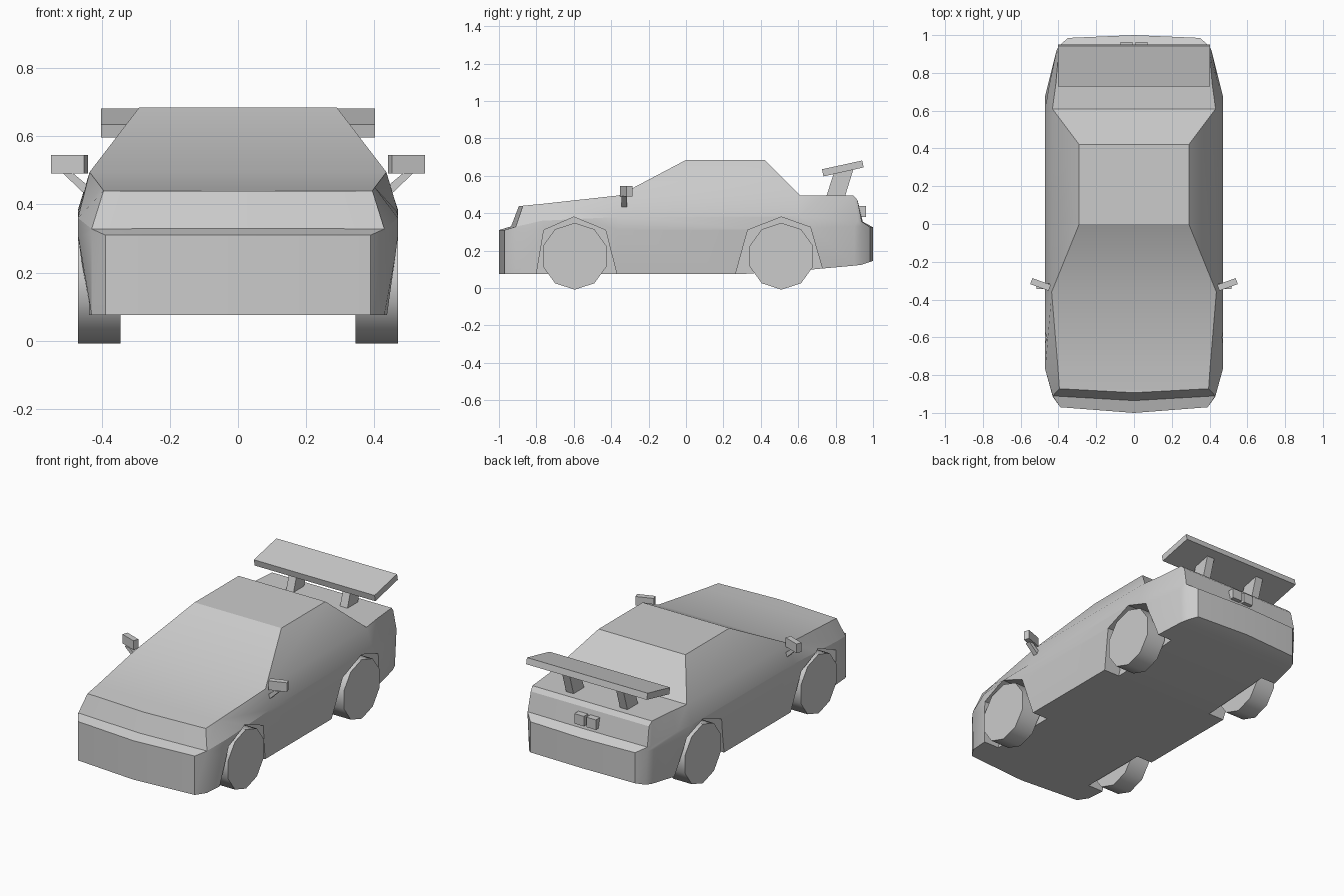
import bpy, bmesh, math
from mathutils import Matrix

if "Cube" in bpy.data.objects:
    bpy.data.objects.remove(bpy.data.objects["Cube"])


def make(name, bm, angle=None):
    bmesh.ops.recalc_face_normals(bm, faces=bm.faces)
    me = bpy.data.meshes.new(name)
    bm.to_mesh(me)
    bm.free()
    ob = bpy.data.objects.new(name, me)
    bpy.context.collection.objects.link(ob)
    if angle:
        smooth(ob, angle)
    return ob


def smooth(ob, angle):
    bpy.ops.object.select_all(action='DESELECT')
    ob.select_set(True)
    bpy.context.view_layer.objects.active = ob
    bpy.ops.object.shade_smooth_by_angle(angle=math.radians(angle))


def prism(name, points, a, b, axis='x'):
    """Extrude a profile from a to b: (y, z) profile along x, or (x, z) along y."""
    bm = bmesh.new()
    place = (lambda p, t: (t, p[0], p[1])) if axis == 'x' else (lambda p, t: (p[0], t, p[1]))
    lo, hi = ([bm.verts.new(place(p, t)) for p in points] for t in (a, b))
    bm.faces.new(lo)
    bm.faces.new(hi)
    n = len(points)
    for i in range(n):
        j = (i + 1) % n
        bm.faces.new((lo[i], lo[j], hi[j], hi[i]))
    return make(name, bm)


# Body: stacked half outlines, front centre round to rear centre
floor = [(0, -1, .075), (.39, -.97, .075), (.43, -.91, .075), (.44, -.77, .075), (.44, .3, .075),
         (.44, .68, .1), (.405, .9, .12), (.39, .94, .125), (.35, .985, .14), (0, 1, .145)]
belt = [(0, -1, .31), (.39, -.97, .31), (.43, -.915, .315), (.47, -.77, .31), (.47, -.36, .31),
        (.47, .68, .32), (.415, .9, .33), (.40, .94, .33), (.35, .985, .325), (0, 1, .325)]
shoulder = [(0, -.935, .33), (.43, -.91, .328), (.43, -.91, .328), (.47, -.77, .36), (.47, -.36, .38),
            (.47, .61, .385), (.45, .73, .38), (.41, .92, .36), (.40, .94, .355), (0, .945, .355)]
deck = [(0, -.893, .44), (.395, -.872, .44), (.395, -.872, .44), (.402, -.77, .45), (.436, -.36, .495),
        (.432, .61, .495), (.415, .73, .495), (.40, .895, .495), (.395, .917, .47), (0, .917, .47)]
bm = bmesh.new()
rings = []
for half in (floor, belt, shoulder, deck):
    full = half + [(-x, y, z) for x, y, z in half[-2:0:-1]]
    rings.append([bm.verts.new(p) for p in full])
n = len(rings[0])
for lo, hi in zip(rings, rings[1:]):
    for i in range(n):
        j = (i + 1) % n
        bm.faces.new((lo[i], lo[j], hi[j], hi[i]))
last = len(deck) - 1
for ring, skip in ((rings[0], None), (rings[-1], 4)):
    bm.faces.new((ring[0], ring[1], ring[-1]))
    bm.faces.new((ring[last], ring[last - 1], ring[last + 1]))
    for i in range(1, last - 1):
        if i != skip:
            bm.faces.new((ring[i], ring[i + 1], ring[n - i - 1], ring[n - i]))
# Cabin rising from the deck
base = [rings[-1][i] for i in (4, 5, n - 5, n - 4)]
roof = [bm.verts.new(p) for p in ((.29, 0, .685), (.29, .42, .685), (-.29, .42, .685), (-.29, 0, .685))]
bm.faces.new(roof)
for i in range(4):
    j = (i + 1) % 4
    bm.faces.new((base[i], base[j], roof[j], roof[i]))
bmesh.ops.remove_doubles(bm, verts=bm.verts, dist=.0005)
body = make("car_body", bm)

# Wheel arch cut-outs
arches = ([(-.81, .0), (-.80, .075), (-.76, .31), (-.60, .38), (-.43, .31), (-.37, .075), (-.36, 0)],
          [(.25, 0), (.265, .075), (.33, .31), (.51, .38), (.665, .325), (.73, .10), (.75, 0)])
for arch in arches:
    for s in (1, -1):
        cutter = prism("arch_cutter", arch, s * .335, s * .6)
        cutter.hide_render = True
        mod = body.modifiers.new("arch", 'BOOLEAN')
        mod.operation, mod.solver, mod.object = 'DIFFERENCE', 'EXACT', cutter
        bpy.context.view_layer.objects.active = body
        bpy.ops.object.modifier_apply(modifier=mod.name)
        bpy.data.objects.remove(cutter)
smooth(body, 25)

for s, side in ((1, "left"), (-1, "right")):
    # Ten-sided wheels
    for y, end in ((-.595, "front"), (.51, "rear")):
        bm = bmesh.new()
        turn = Matrix.Translation((s * .4075, y, .17)) @ Matrix.Rotation(math.pi / 2, 4, 'Y')
        spin = Matrix.Rotation(math.pi / 2, 4, 'Z')
        bmesh.ops.create_cone(bm, cap_ends=True, segments=10, radius1=.1785, radius2=.1785,
                              depth=.125, matrix=turn @ spin)
        make(f"{end}_{side}_wheel", bm, 40)
    # Door mirrors on angled arms
    bm = bmesh.new()
    bmesh.ops.create_cube(bm, size=1, matrix=Matrix.Translation((s * .495, -.32, .518))
                          @ Matrix.Rotation(s * math.radians(-20 + 40 * (s != 0)), 4, 'Z')
                          @ Matrix.Diagonal((.104, .034, .055, 1)))
    make(f"{side}_mirror", bm)
    prism(f"{side}_mirror_arm", [(s * .485, .492), (s * .515, .492), (s * .45, .43), (s * .435, .45)],
          -.345, -.315, 'y')
    # Spoiler struts
    prism(f"{side}_spoiler_strut", [(.75, .49), (.85, .49), (.895, .635), (.79, .613)],
          s * .155, s * .205)
    # Rear lamp boxes
    prism(f"{side}_rear_box", [(.91, .38), (.963, .38), (.963, .44), (.91, .44)], s * .008, s * .072)

# Spoiler wing
prism("spoiler_wing", [(.735, .597), (.727, .635), (.942, .682), (.95, .645)], -.403, .403)
